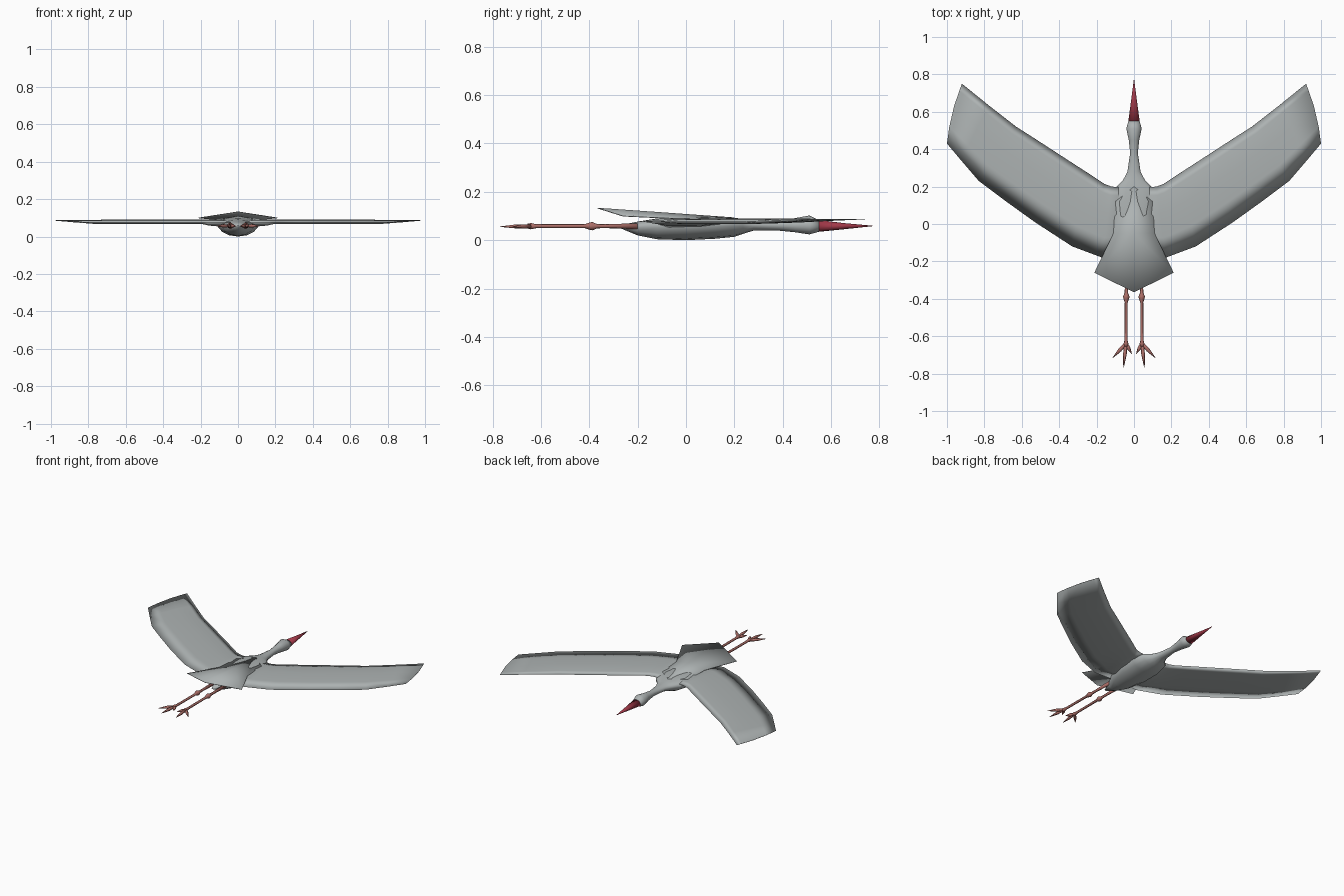
import bpy, bmesh, math
from mathutils import Vector

if "Cube" in bpy.data.objects:
    bpy.data.objects.remove(bpy.data.objects["Cube"])


def material(name, rgb):
    m = bpy.data.materials.new(name)
    m.diffuse_color = (*rgb, 1)
    m.use_nodes = True
    m.node_tree.nodes["Principled BSDF"].inputs["Base Color"].default_value = m.diffuse_color
    return m


GREY = material("feather grey", (0.42, 0.45, 0.45))
RED = material("beak red", (0.36, 0.04, 0.065))
PINK = material("leg pink", (0.42, 0.16, 0.14))


def finish(bm, name, mat, smooth=True):
    bmesh.ops.remove_doubles(bm, verts=bm.verts, dist=0.0002)
    bmesh.ops.recalc_face_normals(bm, faces=bm.faces)
    for f in bm.faces:
        f.smooth = smooth
    me = bpy.data.meshes.new(name)
    bm.to_mesh(me)
    bm.free()
    me.materials.append(mat)
    ob = bpy.data.objects.new(name, me)
    bpy.context.collection.objects.link(ob)
    return ob


def add_loft(bm, rings):
    """Skin a list of closed rings and cap both ends."""
    rows = [[bm.verts.new(p) for p in r] for r in rings]
    n = len(rows[0])
    for a, b in zip(rows, rows[1:]):
        for i in range(n):
            j = (i + 1) % n
            bm.faces.new((a[i], a[j], b[j], b[i]))
    bm.faces.new(rows[0])
    bm.faces.new(rows[-1])


def section(y, w, zb, zm, zt, n=14):
    """Egg-like cross-section: half width w, bottom, widest and top heights."""
    ring = []
    for i in range(n):
        a = 2 * math.pi * i / n + math.pi / 2
        s = math.sin(a)
        ring.append((w * math.cos(a), y, zm + s * ((zt - zm) if s > 0 else (zm - zb))))
    return ring


def add_rod(bm, start, end, profile, n=8):
    """Rod along start-end; profile holds (fraction, radius) pairs."""
    start, end = Vector(start), Vector(end)
    d = (end - start).normalized()
    side = d.cross(Vector((0, 0, 1))).normalized()
    up = side.cross(d)
    add_loft(bm, [[start.lerp(end, t) + r * (math.cos(2 * math.pi * i / n) * side
                                             + math.sin(2 * math.pi * i / n) * up)
                   for i in range(n)] for t, r in profile])


# Body, neck and head
body = [(-0.28, 0.008, 0.053, 0.057, 0.061), (-0.20, 0.042, 0.020, 0.058, 0.077),
        (-0.12, 0.085, 0.004, 0.065, 0.090), (0.00, 0.110, 0.000, 0.070, 0.100),
        (0.12, 0.115, 0.006, 0.072, 0.097), (0.20, 0.095, 0.014, 0.070, 0.093),
        (0.235, 0.060, 0.026, 0.065, 0.088), (0.28, 0.036, 0.040, 0.062, 0.084),
        (0.38, 0.021, 0.040, 0.062, 0.082), (0.45, 0.029, 0.033, 0.062, 0.091),
        (0.51, 0.042, 0.024, 0.060, 0.102), (0.55, 0.031, 0.035, 0.058, 0.083)]
bm = bmesh.new()
add_loft(bm, [section(*s) for s in body])
finish(bm, "body", GREY)

# Beak
bm = bmesh.new()
add_loft(bm, [section(0.55, 0.031, 0.035, 0.058, 0.083), section(0.66, 0.016, 0.046, 0.059, 0.070),
              section(0.772, 0.001, 0.058, 0.059, 0.060)])
beak = finish(bm, "beak", RED)

# Wings: thin cambered shells; stations give leading x, y, trailing x, y
stations = [(0.00, 0.19, 0.00, -0.17), (0.12, 0.20, 0.17, -0.18), (0.16, 0.215, 0.21, -0.165),
            (0.25, 0.275, 0.33, -0.12), (0.40, 0.372, 0.53, 0.01), (0.52, 0.45, 0.69, 0.125),
            (0.63, 0.52, 0.83, 0.23), (0.775, 0.633, 0.92, 0.335), (0.92, 0.75, 1.00, 0.43)]
chord = [(0, 0.080, 0.080), (0.12, 0.087, 0.074), (0.38, 0.090, 0.071),
         (0.72, 0.086, 0.068), (1, 0.077, 0.077)]
for side, label in ((1, "right_wing"), (-1, "left_wing")):
    rings = []
    for k, (lx, ly, tx, ty) in enumerate(stations):
        flat = (0, 0.45, 0.93)[max(0, k - 6)]       # thins out toward the tip
        bulge = (0, 0.006, 0.013)[max(0, k - 6)]
        top, bottom = [], []
        for f, zt, zb in chord:
            x = lx + (tx - lx) * f + bulge * math.sin(math.pi * f)
            y = ly + (ty - ly) * f
            if k < 2:
                zb -= (0.03, 0.012)[k] * math.sin(math.pi * f)   # blends into the body
            top.append((side * x, y, zt + (0.087 - zt) * flat))
            bottom.append((side * x, y, zb + (0.087 - zb) * flat))
        rings.append(top + bottom[-2:0:-1])
    bm = bmesh.new()
    add_loft(bm, rings)
    finish(bm, label, GREY)

# Tail fan: folded thin sheet
bm = bmesh.new()
ridge = [bm.verts.new(p) for p in ((0, 0.20, 0.094), (0, -0.05, 0.112), (0, -0.365, 0.134))]
for s in (1, -1):
    edge = [bm.verts.new(p) for p in ((s * 0.10, 0.12, 0.088), (s * 0.11, -0.05, 0.091),
                                      (s * 0.212, -0.26, 0.101))]
    for i in range(2):
        bm.faces.new((ridge[i], ridge[i + 1], edge[i + 1], edge[i]))
tail = finish(bm, "tail", GREY)
mod = tail.modifiers.new("thickness", "SOLIDIFY")
mod.thickness = 0.003

# Legs with knee and three toes each
for s, label in ((1, "right_leg"), (-1, "left_leg")):
    bm = bmesh.new()
    add_rod(bm, (s * 0.040, -0.20, 0.058), (s * 0.043, -0.655, 0.058),
            [(0, 0.012), (0.3, 0.008), (0.37, 0.009), (0.41, 0.017), (0.43, 0.016),
             (0.48, 0.008), (0.92, 0.008), (0.97, 0.013), (1, 0.010)])
    for x, y in ((0.115, -0.717), (0.056, -0.769), (0.012, -0.695)):
        add_rod(bm, (s * 0.043, -0.638, 0.058), (s * x, y, 0.056),
                [(0, 0.008), (0.45, 0.010), (0.65, 0.007), (1, 0.001)], 6)
    finish(bm, label, PINK)
